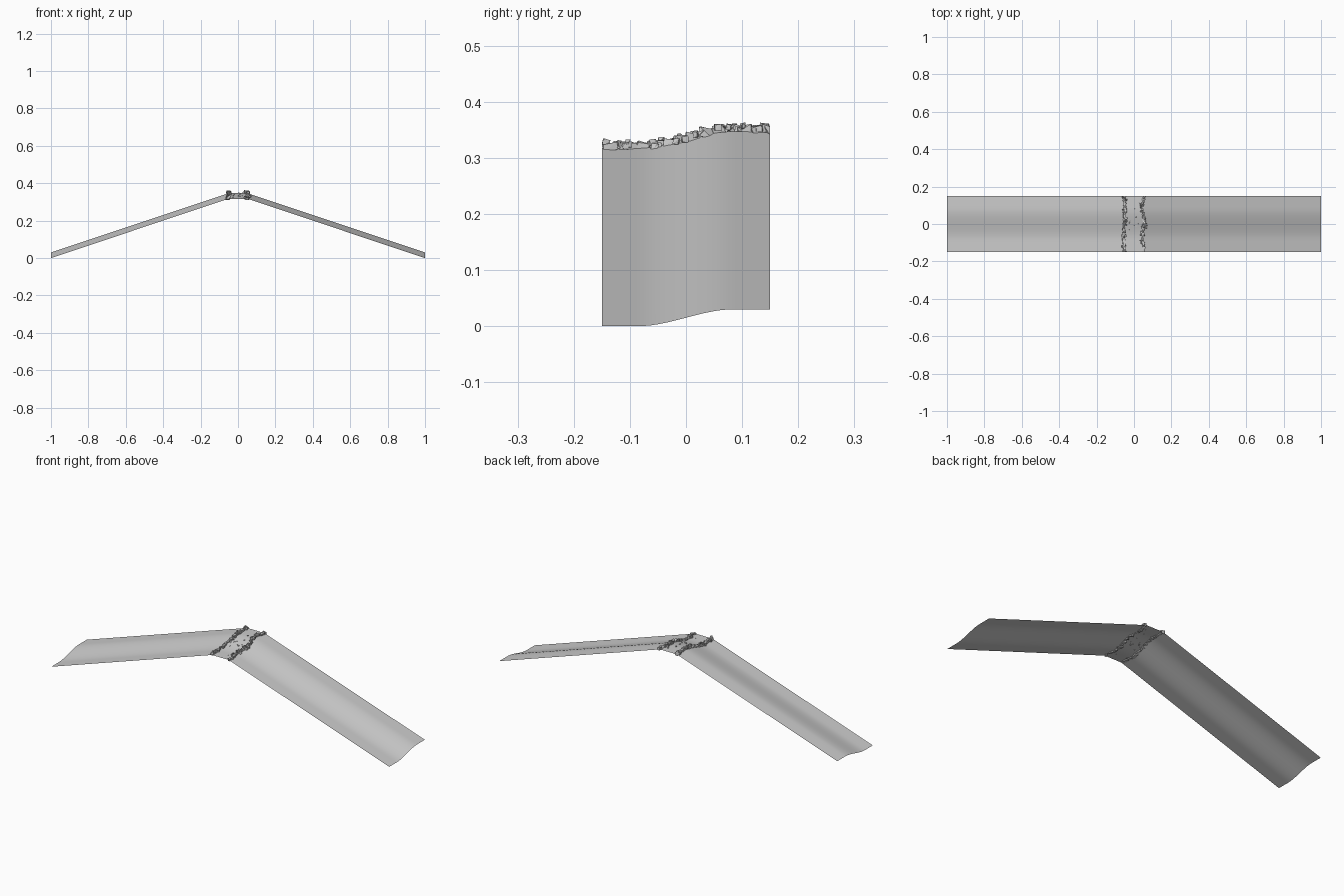
import bpy, bmesh, math, random
from mathutils import Vector, Matrix

if "Cube" in bpy.data.objects:
    bpy.data.objects.remove(bpy.data.objects["Cube"])

random.seed(4)
HALF_W, HILL, STEP = 0.15, 0.317, 0.03
EDGE = 0.05


def ground(x, y):
    """Height of the sheet: ramp - flat crest - ramp, with an S-shaped cross slope."""
    ramp = HILL * min(1.0, (1.0 - abs(x)) / (1.0 - EDGE))
    t = min(1.0, max(0.0, (y + 0.085) / 0.17))
    return ramp + STEP * t * t * (3 - 2 * t)


def finish(bm, name, smooth=None):
    mesh = bpy.data.meshes.new(name)
    bm.to_mesh(mesh)
    bm.free()
    ob = bpy.data.objects.new(name, mesh)
    bpy.context.collection.objects.link(ob)
    if smooth:
        bpy.ops.object.select_all(action='DESELECT')
        ob.select_set(True)
        bpy.context.view_layer.objects.active = ob
        bpy.ops.object.shade_smooth_by_angle(angle=math.radians(smooth))
    return ob


def sheet(name, x0, x1, nx, ny=24):
    bm = bmesh.new()
    grid = []
    for i in range(nx + 1):
        x = x0 + (x1 - x0) * i / nx
        row = []
        for j in range(ny + 1):
            y = -HALF_W + 2 * HALF_W * j / ny
            row.append(bm.verts.new((x, y, ground(x, y))))
        grid.append(row)
    for a, b in zip(grid, grid[1:]):
        for j in range(ny):
            bm.faces.new((a[j], b[j], b[j + 1], a[j + 1]))
    finish(bm, name, 30)


def add_rock(bm, x, y, size, lift=0.0):
    """Chipped block: the convex hull of a jittered box, sitting on the ground."""
    spin = Matrix.Rotation(random.uniform(-0.35, 0.35), 3, 'Z')
    tilt = Matrix.Rotation(random.uniform(-0.2, 0.2), 3, 'X')
    pts = []
    for k in range(16):
        p = Vector([random.choice((-1, 1)) * random.uniform(0.6, 1) for _ in range(3)])
        p = spin @ tilt @ Vector([c * s / 2 for c, s in zip(p, size)])
        py = max(-HALF_W, min(HALF_W, y + p.y))
        pts.append(bm.verts.new((x + p.x, py, ground(x, y) + lift + p.z)))
    hull = bmesh.ops.convex_hull(bm, input=pts)
    junk = list({g for g in hull['geom_interior'] + hull['geom_unused']
                 if isinstance(g, bmesh.types.BMVert)})
    bmesh.ops.delete(bm, geom=junk, context='VERTS')


def rock_row(name, centre):
    bm = bmesh.new()
    y = -HALF_W
    # long base slabs laid end to end
    while y < HALF_W - 0.005:
        length = random.uniform(0.018, 0.04)
        add_rock(bm, centre(y) + random.uniform(-0.003, 0.003), y + length / 2,
                 (random.uniform(0.012, 0.018), length, random.uniform(0.014, 0.02)), 0.003)
        y += length * 0.85
    # small stones scattered over the slabs
    for _ in range(45):
        y = random.uniform(-0.146, 0.146)
        s = random.uniform(0.005, 0.011)
        add_rock(bm, centre(y) + random.uniform(-0.011, 0.011), y,
                 (s, s * random.uniform(0.8, 1.5), s * 1.2), random.uniform(0.002, 0.012))
    finish(bm, name)


# Sloped and flat ground
sheet("left_slope", -1.0, -EDGE, 10)
sheet("crest_path", -EDGE, EDGE, 4)
sheet("right_slope", EDGE, 1.0, 10)

# Rock borders on both edges of the crest
rock_row("left_rock_border", lambda y: -0.051 + 0.003 * math.sin(y * 25))
rock_row("right_rock_border", lambda y: 0.049 + 0.007 * math.cos(y * 40))

# Loose pebbles on the path
bm = bmesh.new()
for _ in range(10):
    s = random.uniform(0.004, 0.008)
    add_rock(bm, random.uniform(-0.03, 0.03), random.uniform(-0.14, 0.14), (s, s, s * 0.7), 0.001)
finish(bm, "path_pebbles")
